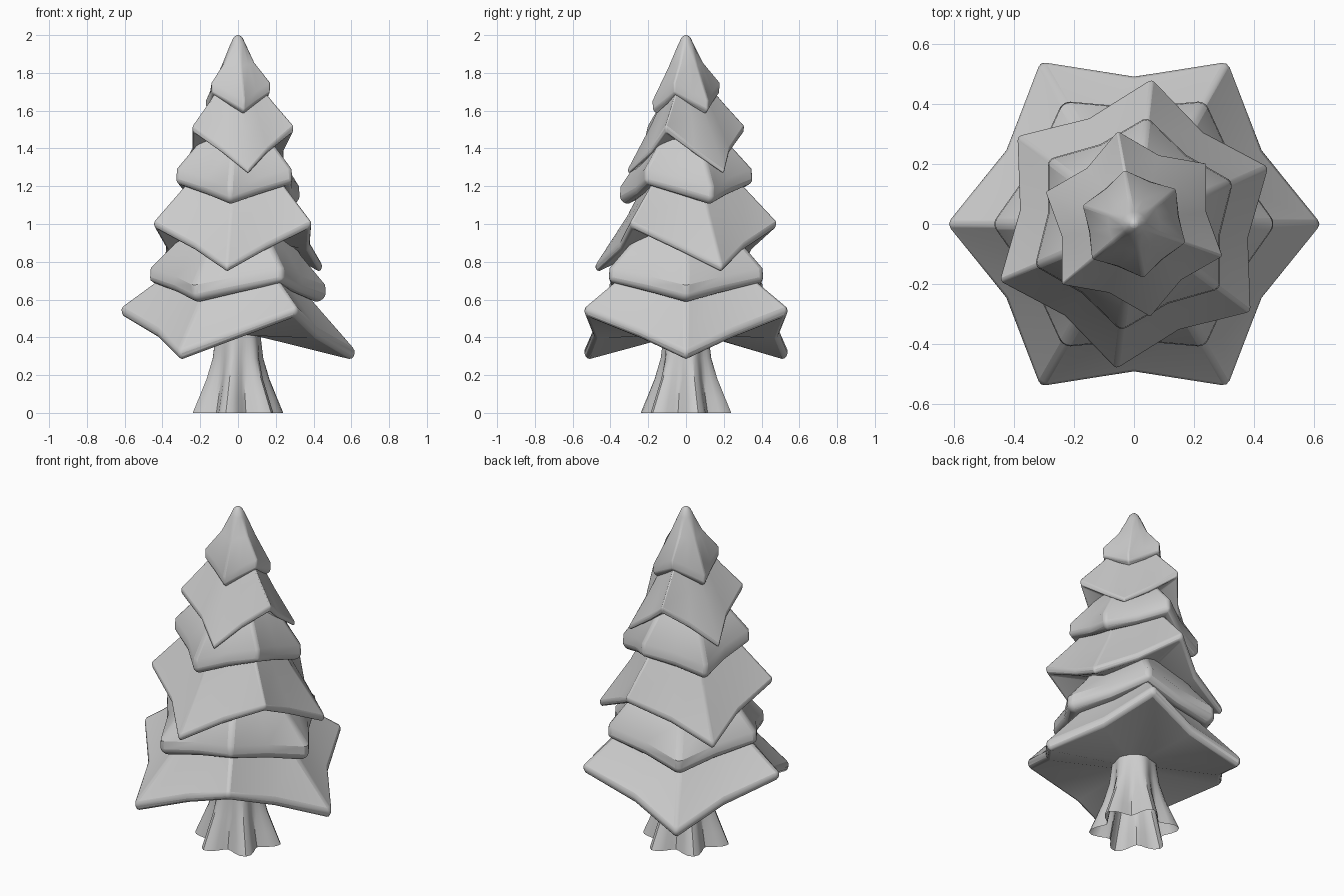
import bpy, bmesh
from math import radians, cos, sin, pi

if "Cube" in bpy.data.objects:
    bpy.data.objects.remove(bpy.data.objects["Cube"])


def finish(name, bm, bevel, segments):
    bmesh.ops.recalc_face_normals(bm, faces=bm.faces)
    me = bpy.data.meshes.new(name)
    bm.to_mesh(me)
    bm.free()
    ob = bpy.data.objects.new(name, me)
    bpy.context.collection.objects.link(ob)
    if bevel:
        mod = ob.modifiers.new("soft_edges", 'BEVEL')
        mod.width = bevel
        mod.segments = segments
        mod.limit_method = 'ANGLE'
        mod.angle_limit = radians(33)
    bpy.ops.object.select_all(action='DESELECT')
    ob.select_set(True)
    bpy.context.view_layer.objects.active = ob
    bpy.ops.object.shade_smooth_by_angle(angle=radians(32))
    return ob


def loft(bm, loops, cap_ends):
    n = len(loops[0])
    rows = [[bm.verts.new(p) for p in loop] for loop in loops]
    for a, b in zip(rows, rows[1:]):
        for i in range(n):
            j = (i + 1) % n
            bm.faces.new((a[i], a[j], b[j], b[i]))
    if cap_ends:
        bm.faces.new(rows[0])
        bm.faces.new(rows[-1])


# Six-pointed tier whose tips alternate low and high.
# Each ring is (tip radius, valley radius, low tip z, high tip z).
def tier(name, turn, rings, bevel, segments=2):
    loops = []
    for rt, rv, lo, hi in rings:
        loop = []
        for i in range(12):
            a = radians(turn + 30 * i)
            r = rv if i % 2 else rt
            z = (lo + hi) / 2 if i % 2 else (lo, hi)[i // 2 % 2]
            loop.append((r * cos(a), r * sin(a), z))
        loops.append(loop)
    bm = bmesh.new()
    loft(bm, loops, True)
    finish(name, bm, bevel, segments)


# Foliage tiers: underside, rim, slope, hidden top
tier("lower_branches", 0, [
    (.10, .10, .41, .41), (.61, .485, .28, .51), (.63, .495, .325, .555),
    (.39, .31, .60, .73), (.14, .14, .98, 1.0)], .016)
tier("middle_branches", 23, [
    (.10, .10, .93, .93), (.475, .375, .745, .975), (.49, .385, .775, 1.01),
    (.31, .26, 1.05, 1.20), (.11, .11, 1.42, 1.43)], .011)
tier("upper_branches", 40, [
    (.07, .07, 1.42, 1.42), (.31, .24, 1.265, 1.485), (.315, .245, 1.285, 1.52),
    (.20, .165, 1.50, 1.645), (.05, .05, 1.81, 1.82)], .007)

# Snow: thick rounded lips over each foliage tier
tier("lower_snow", 0, [
    (.18, .18, .72, .76), (.42, .35, .58, .68), (.475, .39, .605, .70),
    (.47, .385, .675, .77), (.34, .29, .83, .90), (.12, .12, 1.10, 1.12)], .025, 3)
tier("middle_snow", 23, [
    (.13, .13, 1.20, 1.24), (.32, .265, 1.10, 1.20), (.36, .29, 1.125, 1.225),
    (.355, .285, 1.195, 1.295), (.23, .195, 1.38, 1.43), (.08, .08, 1.58, 1.60)], .022, 3)
tier("snow_cap", 40, [
    (.07, .07, 1.68, 1.70), (.155, .135, 1.58, 1.675), (.18, .152, 1.60, 1.695),
    (.182, .15, 1.65, 1.75), (.092, .085, 1.835, 1.855), (.042, .042, 1.95, 1.95),
    (.025, .025, 1.985, 1.985), (.008, .008, 2.0, 2.0)], .014, 3)

# Trunk: six root lobes flaring out, open at the bottom
loops = []
for z, r, lobe in [(0, .205, .043), (.08, .18, .034), (.18, .15, .022),
                   (.29, .127, .011), (.40, .118, .005), (.55, .11, 0)]:
    loops.append([((r + lobe * cos(6 * (a - radians(15)))) * cos(a),
                   (r + lobe * cos(6 * (a - radians(15)))) * sin(a), z)
                  for a in [2 * pi * i / 48 for i in range(48)]])
bm = bmesh.new()
loft(bm, loops, False)
finish("trunk", bm, 0, 0)
